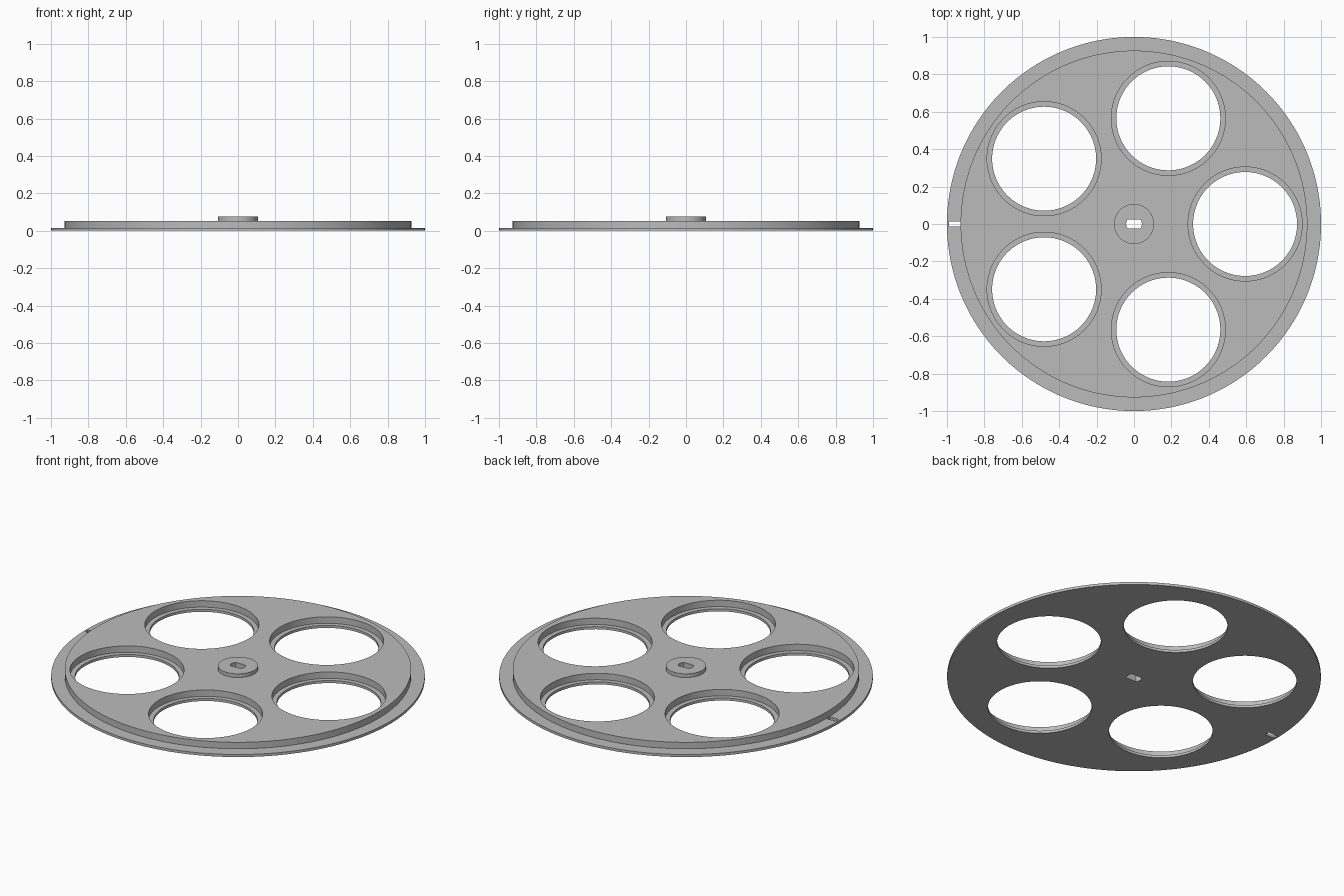
import bpy, bmesh, math
from mathutils import Matrix

cube = bpy.data.objects.get("Cube")
if cube:
    bpy.data.objects.remove(cube, do_unlink=True)

grey = bpy.data.materials.new("plain_grey")
grey.use_nodes = True
colour = (0.5, 0.5, 0.5, 1)
grey.diffuse_color = colour
grey.node_tree.nodes["Principled BSDF"].inputs["Base Color"].default_value = colour


def make_object(name, bm):
    bmesh.ops.recalc_face_normals(bm, faces=bm.faces)
    mesh = bpy.data.meshes.new(name)
    bm.to_mesh(mesh)
    bm.free()
    mesh.materials.append(grey)
    ob = bpy.data.objects.new(name, mesh)
    bpy.context.collection.objects.link(ob)
    return ob


def stepped_disc(name, profile, segments, centre=(0, 0)):
    """Turned solid: profile lists (radius, height) from bottom to top."""
    bm = bmesh.new()
    rings = []
    for r, z in profile:
        rings.append([bm.verts.new((centre[0] + r * math.cos(math.tau * i / segments),
                                    centre[1] + r * math.sin(math.tau * i / segments), z))
                      for i in range(segments)])
    for low, high in zip(rings, rings[1:]):
        for i in range(segments):
            j = (i + 1) % segments
            bm.faces.new((low[i], low[j], high[j], high[i]))
    bm.faces.new(rings[0])
    bm.faces.new(rings[-1])
    return make_object(name, bm)


def prism(name, outline, bottom, top):
    bm = bmesh.new()
    face = bm.faces.new([bm.verts.new((x, y, bottom)) for x, y in outline])
    grown = bmesh.ops.extrude_face_region(bm, geom=[face])["geom"]
    verts = [v for v in grown if isinstance(v, bmesh.types.BMVert)]
    bmesh.ops.translate(bm, verts=verts, vec=(0, 0, top - bottom))
    return make_object(name, bm)


# Thin flange, raised plate and central hub as one turned body
flange_top, plate_top, hub_top = 0.015, 0.053, 0.075
wheel = stepped_disc("wheel_body", [(1, 0), (1, flange_top), (0.927, flange_top),
                                    (0.927, plate_top), (0.107, plate_top),
                                    (0.107, hub_top)], 160)

# Five through holes, each with a wider seat above a thin ledge
cutters = []
for k in range(5):
    a = math.tau * k / 5
    cutters.append(stepped_disc("hole_cutter", [(0.278, -0.1), (0.278, flange_top),
                                                (0.305, flange_top), (0.305, 0.2)], 96,
                                (0.594 * math.cos(a), 0.594 * math.sin(a))))

# Double-flat shaft hole
half_flat = math.asin(0.025 / 0.042)
arc = [half_flat * (i / 6 - 1) for i in range(13)]
shaft = [(0.042 * math.cos(t + turn), 0.042 * math.sin(t + turn))
         for turn in (0, math.pi) for t in arc]
cutters.append(prism("shaft_cutter", shaft, -0.1, 0.2))

# Small index slot through the flange
slot = [(-0.989, -0.014), (-0.928, -0.014), (-0.928, 0.014), (-0.989, 0.014)]
cutters.append(prism("slot_cutter", slot, -0.1, 0.2))

bpy.ops.object.select_all(action='DESELECT')
bpy.context.view_layer.objects.active = wheel
wheel.select_set(True)
for cutter in cutters:
    cutter.hide_render = True
    mod = wheel.modifiers.new("cut", 'BOOLEAN')
    mod.operation = 'DIFFERENCE'
    mod.solver = 'EXACT'
    mod.object = cutter
    bpy.ops.object.modifier_apply(modifier=mod.name)
    bpy.data.objects.remove(cutter, do_unlink=True)

bpy.ops.object.shade_smooth_by_angle(angle=math.radians(30))
